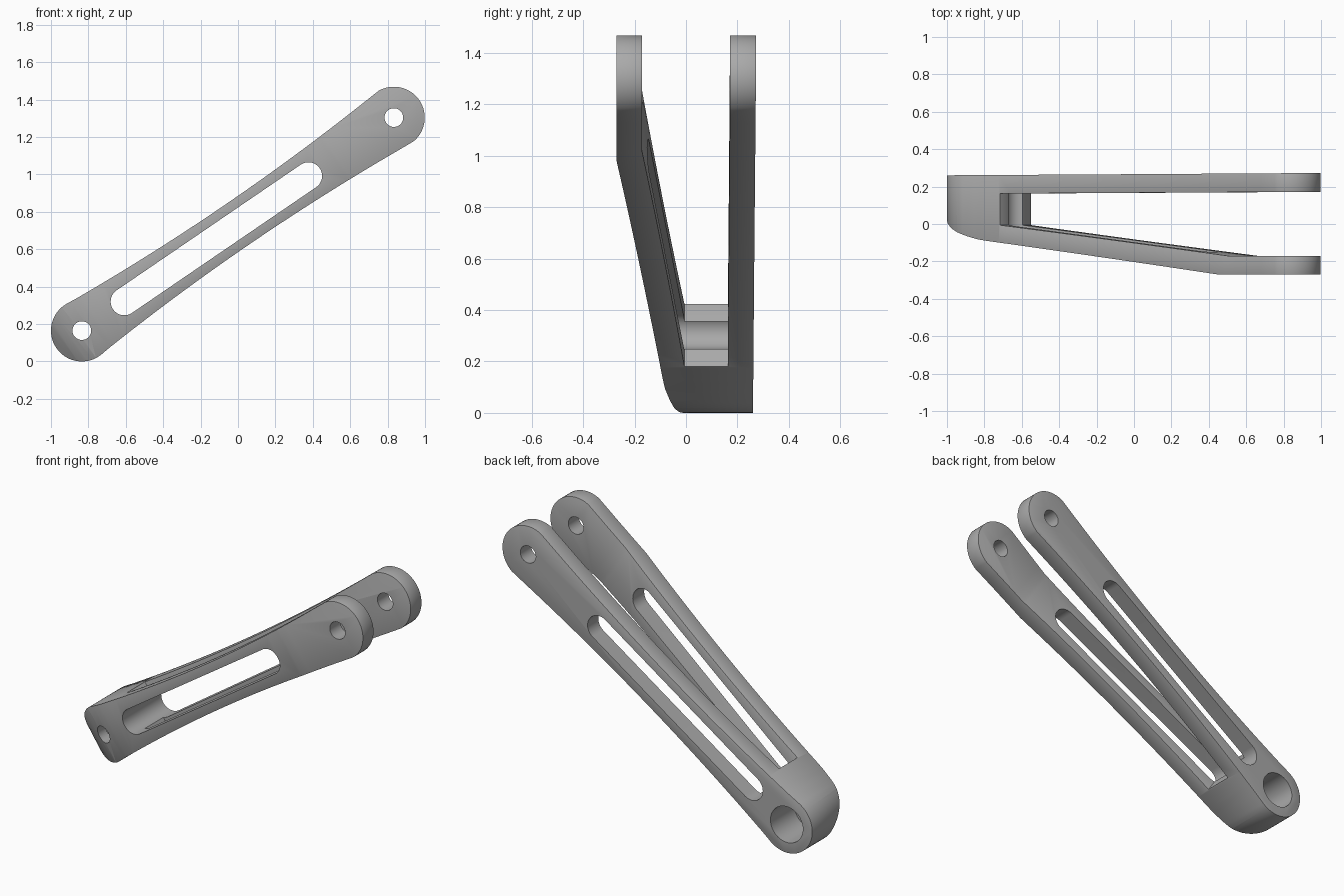
import bpy, bmesh, math
from mathutils import Matrix

cube = bpy.data.objects.get("Cube")
if cube:
    bpy.data.objects.remove(cube, do_unlink=True)

# Arm frame: u runs along the arm, y is width, v is across the arm
END_U, END_R = 2.02, 0.165
SLOT = (0.275, 1.467, 0.073)
TILT = math.atan2(1.14, 1.67)

metal = bpy.data.materials.new("satin grey")
metal.use_nodes = True
grey = (0.4, 0.4, 0.4, 1)
metal.diffuse_color = grey
metal.node_tree.nodes["Principled BSDF"].inputs["Base Color"].default_value = grey


def half_width(u):
    s = u / (END_U / 2) - 1
    return 0.124 + 0.04 * s * s


def arc(cu, r, start, stop, n):
    angles = [math.radians(start + (stop - start) * i / n) for i in range(n + 1)]
    return [(cu + r * math.cos(a), r * math.sin(a)) for a in angles]


def prism(name, points, low, high, along_y=True):
    """Extrude a closed outline, either (u, v) along y or (u, y) along v."""
    bm = bmesh.new()
    place = (lambda a, b: (a, low, b)) if along_y else (lambda a, b: (a, b, low))
    face = bm.faces.new([bm.verts.new(place(a, b)) for a, b in points])
    moved = bmesh.ops.extrude_face_region(bm, geom=[face])["geom"]
    shift = (0, high - low, 0) if along_y else (0, 0, high - low)
    bmesh.ops.translate(bm, vec=shift, verts=[g for g in moved if isinstance(g, bmesh.types.BMVert)])
    bmesh.ops.recalc_face_normals(bm, faces=bm.faces)
    mesh = bpy.data.meshes.new(name)
    bm.to_mesh(mesh)
    bm.free()
    obj = bpy.data.objects.new(name, mesh)
    bpy.context.collection.objects.link(obj)
    return obj


def combine(target, others, operation):
    """Apply booleans, then drop the cutters."""
    for other in others:
        mod = target.modifiers.new("shape", "BOOLEAN")
        mod.operation, mod.solver, mod.object = operation, "EXACT", other
    bpy.context.view_layer.update()
    result = target.evaluated_get(bpy.context.evaluated_depsgraph_get())
    mesh = bpy.data.meshes.new_from_object(result)
    target.modifiers.clear()
    target.data = mesh
    for other in others:
        bpy.data.objects.remove(other, do_unlink=True)


# Waisted outline with round ends
steps = [0.08 + (END_U - 0.16) * i / 24 for i in range(25)]
outline = arc(0, END_R, 85, 275, 32) + [(u, -half_width(u)) for u in steps]
outline += arc(END_U, END_R, -85, 85, 32) + [(u, half_width(u)) for u in reversed(steps)]
fork = prism("fork_arm", outline, -0.5, 0.5)

# Forked plan: straight rear arm, splayed front arm, curved nose
plan = [(-0.17, 0.26), (2.2, 0.272), (2.2, 0.172), (0.243, 0.163), (0.243, -0.006),
        (1.73, -0.172), (2.2, -0.172), (2.2, -0.27), (1.65, -0.27), (0.16, -0.09),
        (0.1, -0.081), (0.04, -0.065), (-0.02, -0.045), (-0.07, -0.022),
        (-0.11, 0.002), (-0.14, 0.027), (-0.17, 0.06)]
combine(fork, [prism("plan", plan, -0.4, 0.4, False)], "INTERSECT")

# Long slot, pivot holes and rear counterbore
slot = arc(SLOT[0], SLOT[2], 90, 270, 20) + arc(SLOT[1], SLOT[2], -90, 90, 20)
cutters = [prism("slot", slot, -0.6, 0.6)]
for name, u, r, low in (("upper_hole", END_U, 0.05, -0.6),
                        ("lower_hole", 0, 0.05, -0.6),
                        ("counterbore", 0, 0.105, 0.04)):
    cutters.append(prism(name, arc(u, r, 0, 350, 35), low, 0.6))
combine(fork, cutters, "DIFFERENCE")


def on_outline(co):
    if co.x < 0.05:
        return math.hypot(co.x, co.z) > END_R - 0.003
    if co.x > END_U - 0.05:
        return math.hypot(co.x - END_U, co.z) > END_R - 0.003
    return abs(co.z) > half_width(co.x) - 0.004


# Soften the rim edges, then tilt the arm into place
bm = bmesh.new()
bm.from_mesh(fork.data)
bmesh.ops.remove_doubles(bm, verts=bm.verts, dist=0.0002)
rim = [e for e in bm.edges if len(e.link_faces) == 2
       and e.calc_face_angle_signed(0) > 0.9
       and all(on_outline(v.co) for v in e.verts)
       and abs(e.verts[0].co.x - e.verts[1].co.x) + abs(e.verts[0].co.y - e.verts[1].co.y) > 0.0005]
bmesh.ops.bevel(bm, geom=rim, offset=0.007, segments=2, profile=0.5,
                affect="EDGES", clamp_overlap=True)
bm.transform(Matrix.Translation((-0.835, 0, END_R)) @ Matrix.Rotation(-TILT, 4, "Y"))
bm.to_mesh(fork.data)
bm.free()

fork.data.materials.clear()
fork.data.materials.append(metal)
bpy.ops.object.select_all(action="DESELECT")
fork.select_set(True)
bpy.context.view_layer.objects.active = fork
bpy.ops.object.shade_smooth_by_angle(angle=math.radians(25))
